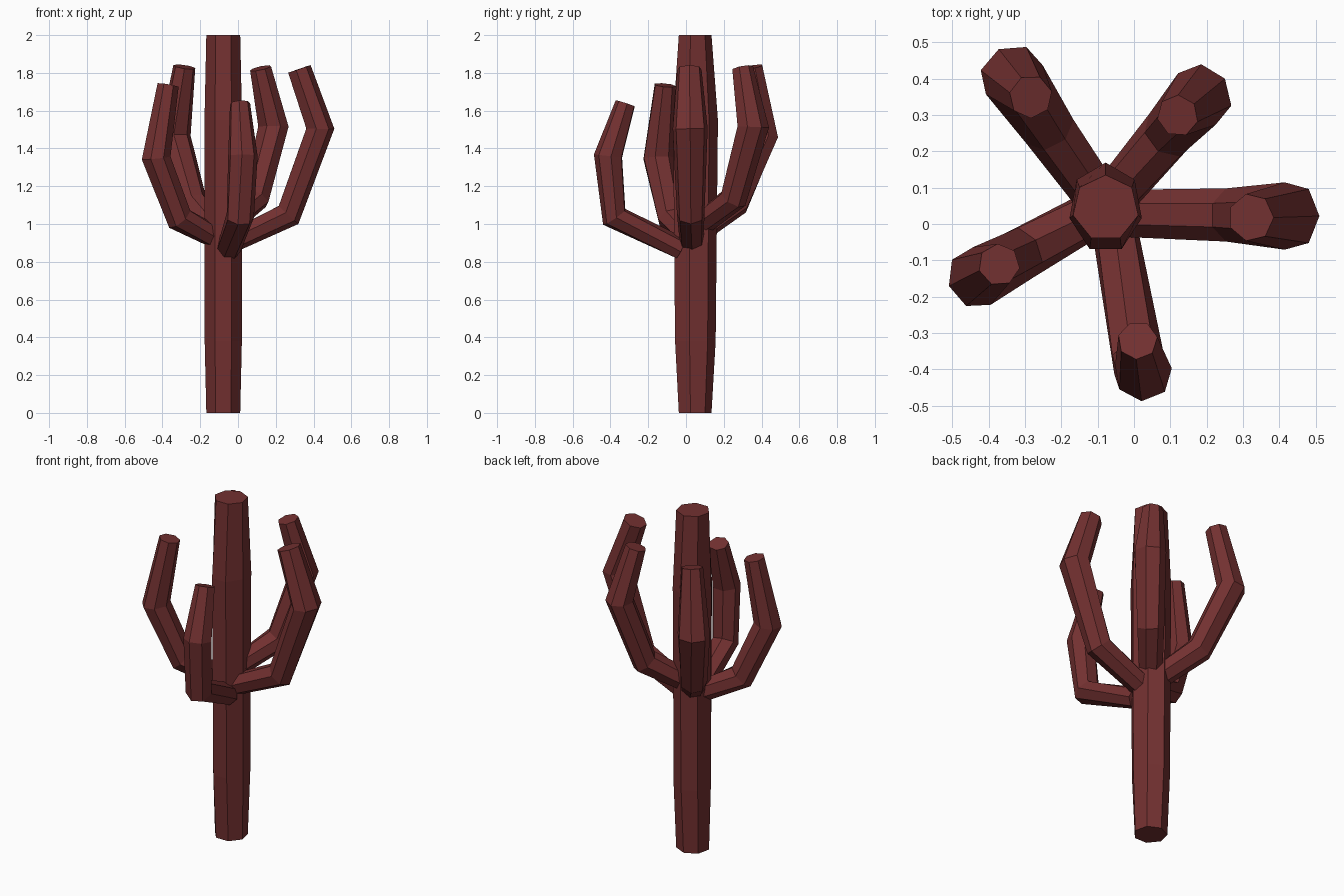
import bpy, bmesh, math
from mathutils import Vector

cube = bpy.data.objects.get("Cube")
if cube:
    bpy.data.objects.remove(cube, do_unlink=True)

SIDES = 7
TRUNK = Vector((-0.078, 0.044, 0))

bark = bpy.data.materials.new("dark_red_bark")
bark.use_nodes = True
bark.diffuse_color = (0.17, 0.03, 0.03, 1)
bark.node_tree.nodes["Principled BSDF"].inputs["Base Color"].default_value = bark.diffuse_color


def limb(name, path, radii, outward):
    """Seven-sided limb; radii are (along outward, sideways), rings mitred at bends."""
    bm = bmesh.new()
    rings = []
    out = Vector((math.cos(outward), math.sin(outward), 0))
    for i, (point, (ra, rb)) in enumerate(zip(path, radii)):
        before = (point - path[i - 1]).normalized() if i else Vector()
        after = (path[i + 1] - point).normalized() if i < len(path) - 1 else Vector()
        tangent = (before + after).normalized()
        side = tangent.cross(out).normalized()
        front = side.cross(tangent)
        ring = []
        for k in range(SIDES):
            a = math.tau * k / SIDES
            ring.append(bm.verts.new(point + front * ra * math.cos(a) + side * rb * math.sin(a)))
        rings.append(ring)
    for low, high in zip(rings, rings[1:]):
        for k in range(SIDES):
            n = (k + 1) % SIDES
            bm.faces.new((low[k], low[n], high[n], high[k]))
    bm.faces.new(rings[0][::-1])
    bm.faces.new(rings[-1])
    bmesh.ops.recalc_face_normals(bm, faces=bm.faces)
    mesh = bpy.data.meshes.new(name)
    bm.to_mesh(mesh)
    bm.free()
    mesh.materials.append(bark)
    obj = bpy.data.objects.new(name, mesh)
    bpy.context.collection.objects.link(obj)


# Trunk, slightly swollen in the middle
limb("trunk", [TRUNK + Vector((0, 0, z)) for z in (0, 0.38, 1.55, 2)],
     [(0.091, 0.092), (0.113, 0.101), (0.125, 0.102), (0.091, 0.092)], math.pi / 2)

# Arms: base, lower bend, upper bend, tip; sideways swell; tip radius; outward angle
ARMS = {
    "left_arm": ([(-0.04, 0.03, 0.905), (0.265, 0.025, 1.05), (0.432, 0.022, 1.505), (0.322, 0.018, 1.82)],
                 0.095, 0.066, 0),
    "front_arm": ([(-0.05, -0.03, 0.87), (0.01, -0.378, 1.037), (0.025, -0.41, 1.36), (0.01, -0.32, 1.638)],
                  0.08, 0.055, 267),
    "back_left_arm": ([(-0.05, 0.08, 1.0), (0.095, 0.25, 1.135), (0.187, 0.354, 1.515), (0.12, 0.298, 1.825)],
                      0.09, 0.058, 36),
    "back_right_arm": ([(-0.105, 0.085, 0.97), (-0.235, 0.265, 1.11), (-0.337, 0.412, 1.465), (-0.284, 0.35, 1.832)],
                       0.09, 0.06, 117),
    "right_arm": ([(-0.11, 0.03, 0.925), (-0.31, -0.08, 1.03), (-0.435, -0.148, 1.35), (-0.371, -0.112, 1.735)],
                  0.085, 0.058, 197),
}
for name, (points, swell, tip, angle) in ARMS.items():
    limb(name, [Vector(p) for p in points],
         [(0.06, 0.066), (0.074, 0.075), (0.078, swell), (tip, tip)], math.radians(angle))
